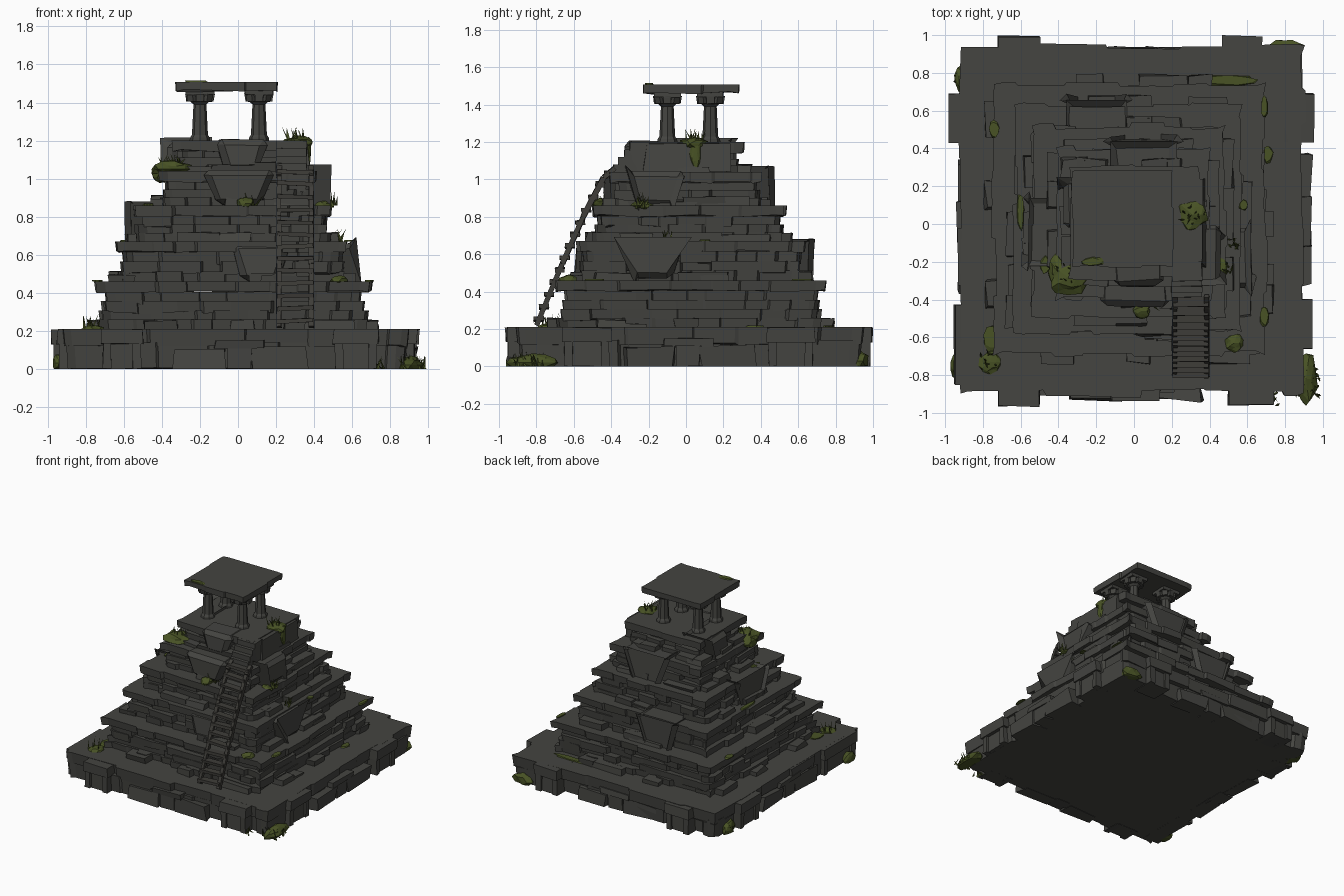
import bpy, bmesh, math, random
from mathutils import Matrix, Vector

random.seed(7)
R = random.uniform
if "Cube" in bpy.data.objects:
    bpy.data.objects.remove(bpy.data.objects["Cube"])


def material(name, rgb):
    m = bpy.data.materials.new(name)
    m.use_nodes = True
    m.diffuse_color = (*rgb, 1)
    bsdf = m.node_tree.nodes["Principled BSDF"]
    bsdf.inputs["Base Color"].default_value = (*rgb, 1)
    bsdf.inputs["Roughness"].default_value = 0.9
    return m


STONE = material("weathered stone", (0.058, 0.058, 0.052))
WOOD = material("dark wood", (0.048, 0.046, 0.040))
MOSS = material("moss", (0.065, 0.085, 0.018))


def finish(bm, name, mat):
    for v in bm.verts:
        v.co.z = max(v.co.z, 0)
    bmesh.ops.recalc_face_normals(bm, faces=bm.faces)
    mesh = bpy.data.meshes.new(name)
    bm.to_mesh(mesh)
    bm.free()
    mesh.materials.append(mat)
    ob = bpy.data.objects.new(name, mesh)
    bpy.context.collection.objects.link(ob)
    return ob


def side(k):
    """Turns front-facing parts to side k: front, right, back, left."""
    return Matrix.Rotation(k * math.pi / 2, 4, 'Z')


def add_box(bm, lo, hi, rough=0.0, matrix=Matrix(), taper=1.0):
    """Box between two corners; taper narrows the bottom."""
    lo, hi = Vector(lo), Vector(hi)
    c, s = (lo + hi) / 2, hi - lo
    for v in bmesh.ops.create_cube(bm, size=1)["verts"]:
        p = v.co.copy()
        if p.z < 0:
            p.x *= taper
        p = Vector((p.x * s.x, p.y * s.y, p.z * s.z)) + c
        v.co = matrix @ (p + Vector((R(-rough, rough), R(-rough, rough), R(-rough, rough) / 2)))


def ragged_outline(x0, x1, y0, y1, rough, seg):
    """Rectangle whose sides step in and out like broken masonry."""
    pts = []
    corners = [Vector(c) for c in ((x0, y0), (x1, y0), (x1, y1), (x0, y1))]
    for a, b in zip(corners, corners[1:] + corners[:1]):
        d = (b - a).normalized()
        inward = Vector((-d.y, d.x))
        length, t = (b - a).length, 0.05
        pts.append(a + (d + inward) * R(0, rough / 2))
        while t < length - 0.06:
            end = min(t + R(0.5, 1.4) * seg, length - 0.04)
            depth = R(-0.3, 1) * rough
            pts.append(a + d * t + inward * depth)
            pts.append(a + d * (end - R(0.005, 0.02)) + inward * (depth + R(-0.3, 0.3) * rough))
            t = end
    return pts


def slab(name, rect, z0, z1, rough, seg=0.17):
    """Ragged stone course with a flat top and uneven underside."""
    bm = bmesh.new()
    outline = ragged_outline(*rect, rough, seg)
    top = [bm.verts.new((p.x, p.y, z1)) for p in outline]
    low = [bm.verts.new((p.x * 0.99, p.y * 0.99, z0 + R(-0.008, 0.008))) for p in outline]
    bm.faces.new(top)
    bm.faces.new(low[::-1])
    n = len(top)
    for i in range(n):
        j = (i + 1) % n
        bm.faces.new((low[i], low[j], top[j], top[i]))
    return finish(bm, name, STONE)


def grow(rect, d):
    return (rect[0] - d, rect[1] + d, rect[2] - d, rect[3] + d)


# Base plinth
base = (-0.93, 0.91, -0.91, 0.95)
slab("base_foot", grow(base, -0.02), 0.0, 0.14, 0.04, 0.3)
slab("base_top", base, 0.12, 0.21, 0.03, 0.3)

# Stepped tiers: several rough courses under an overhanging cap
tiers = [((-0.75, 0.70, -0.70, 0.75), 0.21, 0.46),
         ((-0.64, 0.58, -0.58, 0.64), 0.46, 0.67),
         ((-0.55, 0.49, -0.50, 0.53), 0.67, 0.86),
         ((-0.42, 0.41, -0.41, 0.41), 0.86, 1.04),
         ((-0.35, 0.34, -0.29, 0.31), 1.04, 1.20)]
for i, (rect, z0, z1) in enumerate(tiers, 1):
    cap = z1 - 0.055
    courses = 4 if i == 1 else 3
    h = (cap - z0) / courses
    for c in range(courses):
        inset = -0.012 - 0.012 * c + R(-0.008, 0.008)
        slab(f"tier_{i}_course_{c + 1}", grow(rect, inset),
             z0 + c * h - 0.01, z0 + (c + 1) * h, 0.04)
    slab(f"tier_{i}_cap", rect, cap, z1, 0.025, 0.22)

# Framed gate blocks around the base: side, position, width, reach
gates = [(0, -0.61, 0.22, 0.965), (0, 0.62, 0.24, 0.96),
         (1, 0.56, 0.26, 0.95), (1, -0.53, 0.26, 0.94),
         (2, -0.57, 0.21, 0.995), (2, 0.61, 0.22, 0.995),
         (3, -0.56, 0.26, 0.98), (3, 0.64, 0.42, 0.95), (3, 0.18, 0.3, 0.93)]
for k, u, w, d in gates:
    bm = bmesh.new()
    a, b, m = u - w / 2, u + w / 2, side(k)
    add_box(bm, (a, -d, 0.13), (b, -0.8, 0.208), 0.006, m)
    add_box(bm, (a + 0.01, -d + 0.012, 0), (a + 0.055, -0.8, 0.14), 0.004, m)
    add_box(bm, (b - 0.055, -d + 0.012, 0), (b - 0.01, -0.8, 0.14), 0.004, m)
    add_box(bm, (a + 0.03, -d + 0.03, 0), (b - 0.03, -0.8, 0.13), 0.004, m)
    finish(bm, "base_gate_block", STONE)

# Fallen slabs and small pier in the middle of each base side
for k in range(4):
    bm = bmesh.new()
    for u, w, h in ((-0.2, 0.26, 0.1), (0.22, 0.28, 0.11)):
        add_box(bm, (u - w / 2, -0.93, -0.02), (u + w / 2, -0.82, h), 0.02, side(k))
    add_box(bm, (-0.05, -0.925, 0), (0.07, -0.8, 0.12), 0.006, side(k))
    add_box(bm, (-0.12, -0.935, 0.11), (0.14, -0.8, 0.15), 0.008, side(k))
    finish(bm, "base_rubble", STONE)

# Boulders wedged into the tiers: side, position, width, bottom, top, reach
boulders = [(0, 0.12, 0.32, 0.46, 0.66, 0.59), (0, 0.0, 0.38, 0.86, 1.045, 0.43),
            (0, 0.02, 0.28, 1.04, 1.205, 0.33), (1, -0.18, 0.34, 0.47, 0.66, 0.62),
            (1, -0.16, 0.32, 0.86, 1.045, 0.46), (2, -0.05, 0.34, 0.86, 1.045, 0.44),
            (2, 0.2, 0.3, 0.46, 0.65, 0.65), (3, 0.05, 0.34, 0.67, 0.85, 0.56),
            (3, -0.1, 0.26, 1.04, 1.19, 0.37)]
for k, u, w, z0, z1, d in boulders:
    bm = bmesh.new()
    add_box(bm, (u - w / 2, -d, z0), (u + w / 2, -d + 0.2, z1), 0.008, side(k), 0.6)
    bmesh.ops.bevel(bm, geom=bm.edges[:], offset=0.03, segments=1, affect='EDGES')
    for v in bm.verts:
        v.co += Vector((R(-1, 1), R(-1, 1), 0)) * 0.006
    finish(bm, "wedged_boulder", STONE)

# Loose flat stones lying on the ledges
bm = bmesh.new()
for rect, z0, z1 in tiers:
    for k in range(4):
        edge = (-rect[2], rect[1], rect[3], -rect[0])[k]
        for n in range(3):
            u, w = R(-0.8, 0.8) * edge, R(0.06, 0.14)
            add_box(bm, (u - w, -edge - 0.035, z0 - 0.01), (u + w, -edge + 0.1, z0 + R(0.02, 0.05)), 0.012, side(k))
finish(bm, "ledge_stones", STONE)

# Steps from the ladder to the summit
bm = bmesh.new()
for i in range(4):
    add_box(bm, (0.2, -0.39 + 0.03 * i, 1.03), (0.36, -0.2, 1.08 + 0.04 * i), 0.004)
add_box(bm, (0.28, -0.22, 1.04), (0.37, 0.24, 1.19), 0.012)
finish(bm, "summit_steps", STONE)

# Ladder
path = [Vector(p) for p in ((0, -0.80, 0.22), (0, -0.66, 0.55), (0, -0.55, 0.80), (0, -0.44, 1.01), (0, -0.38, 1.06))]
bm = bmesh.new()
for a, b in zip(path, path[1:]):
    mid, along = (a + b) / 2, b - a
    turn = Matrix.Rotation(-math.atan2(along.y, along.z), 4, 'X')
    half = along.length / 2
    for x in (0.215, 0.385):
        add_box(bm, (-0.013, -0.013, -half), (0.013, 0.013, half), 0.003, Matrix.Translation((x, mid.y, mid.z)) @ turn)
    count = max(1, round(along.length / 0.075))
    for i in range(count):
        p = a.lerp(b, (i + 0.5) / count)
        tilt = Matrix.Rotation(R(-0.06, 0.06), 4, 'Y')
        add_box(bm, (-0.095, -0.028, -0.011), (0.095, 0.025, 0.011), 0.003, Matrix.Translation((0.30, p.y, p.z)) @ tilt)
finish(bm, "ladder", WOOD)

# Shrine columns: lathed shaft with a ring of corbels under a square plate
profile = [(0.056, 1.19), (0.052, 1.215), (0.042, 1.23), (0.034, 1.39), (0.05, 1.405), (0.066, 1.44)]
for x in (-0.2, 0.11):
    for y in (-0.1, 0.13):
        bm = bmesh.new()
        for (r0, z0), (r1, z1) in zip(profile, profile[1:]):
            bmesh.ops.create_cone(bm, cap_ends=True, segments=8, radius1=r0, radius2=r1, depth=z1 - z0,
                                  matrix=Matrix.Translation((x, y, (z0 + z1) / 2)))
        for i in range(8):
            m = Matrix.Translation((x, y, 0)) @ Matrix.Rotation(i * math.pi / 4, 4, 'Z')
            add_box(bm, (0.03, -0.02, 1.405), (0.076, 0.02, 1.445), 0.003, m, 0.7)
        add_box(bm, (x - 0.075, y - 0.07, 1.44), (x + 0.075, y + 0.07, 1.466), 0.003)
        finish(bm, "shrine_column", STONE)
slab("shrine_roof", (-0.33, 0.205, -0.23, 0.285), 1.462, 1.508, 0.008, 0.25)

# Bushy moss clumps: centre and size
clumps = [((-0.35, -0.28, 1.05), (0.11, 0.10, 0.045)), ((-0.41, -0.24, 1.03), (0.05, 0.08, 0.05)),
          ((0.31, 0.05, 1.19), (0.08, 0.09, 0.035)), ((0.45, -0.24, 0.86), (0.055, 0.06, 0.025)),
          ((0.53, -0.63, 0.46), (0.05, 0.05, 0.03)), ((0.04, -0.46, 0.87), (0.05, 0.04, 0.03)),
          ((0.91, -0.82, 0.02), (0.06, 0.14, 0.05)), ((0.81, 0.93, 0.03), (0.09, 0.05, 0.06)),
          ((-0.91, 0.76, 0.03), (0.04, 0.08, 0.06)), ((-0.94, -0.75, 0.03), (0.035, 0.07, 0.05)),
          ((-0.76, -0.73, 0.21), (0.06, 0.06, 0.02)), ((0.37, 0.05, 1.14), (0.014, 0.03, 0.09))]
for c, s in clumps:
    bm = bmesh.new()
    bmesh.ops.create_icosphere(bm, subdivisions=2, radius=1)
    for v in bm.verts:
        v.co = Vector(c) + Vector([p * q for p, q in zip(v.co * R(0.75, 1.12), s)])
    finish(bm, "moss_clump", MOSS)

# Thin moss patches: x, y, height, half length, half width
patches = [(0.5, 0.76, 0.21, 0.17, 0.03), (0.69, 0.62, 0.46, 0.02, 0.07), (0.71, 0.37, 0.21, 0.03, 0.05),
           (0.58, 0.1, 0.67, 0.025, 0.03), (-0.74, 0.5, 0.46, 0.03, 0.05), (-0.43, 0.26, 0.86, 0.025, 0.025),
           (-0.6, 0.06, 0.67, 0.02, 0.11), (0.69, -0.49, 0.46, 0.025, 0.06), (-0.22, -0.2, 1.508, 0.07, 0.025),
           (-0.75, -0.6, 0.21, 0.05, 0.08), (-0.47, -0.22, 0.86, 0.03, 0.05)]
for x, y, z, a, b in patches:
    bm = bmesh.new()
    bmesh.ops.create_cone(bm, cap_ends=True, segments=9, radius1=1, radius2=0.9, depth=0.008)
    for v in bm.verts:
        k = R(0.75, 1.1)
        v.co = (x + v.co.x * a * k, y + v.co.y * b * k, z + v.co.z + 0.004)
    finish(bm, "moss_patch", MOSS)

# Grass tufts: centre, spread and blade count
tufts = [(0.9, -0.83, 0.0, 0.08, 40), (0.73, -0.93, 0.0, 0.04, 12), (-0.9, 0.76, 0.0, 0.05, 12),
         (0.31, 0.05, 1.2, 0.05, 14), (-0.35, -0.28, 1.06, 0.06, 14), (0.53, -0.1, 0.67, 0.03, 8),
         (0.48, -0.24, 0.86, 0.04, 8), (0.07, -0.42, 0.86, 0.03, 8), (-0.76, -0.73, 0.21, 0.05, 10)]
for x, y, z, spread, count in tufts:
    bm = bmesh.new()
    for i in range(count):
        m = Matrix.Translation((x + R(-1, 1) * spread, y + R(-1, 1) * spread, z))
        m = m @ Matrix.Rotation(R(0, math.tau), 4, 'Z') @ Matrix.Rotation(R(0.1, 0.8), 4, 'X')
        bmesh.ops.create_cone(bm, segments=3, radius1=0.008, radius2=0, depth=R(0.05, 0.11), matrix=m @ Matrix.Translation((0, 0, 0.03)))
    finish(bm, "grass_tuft", MOSS)
